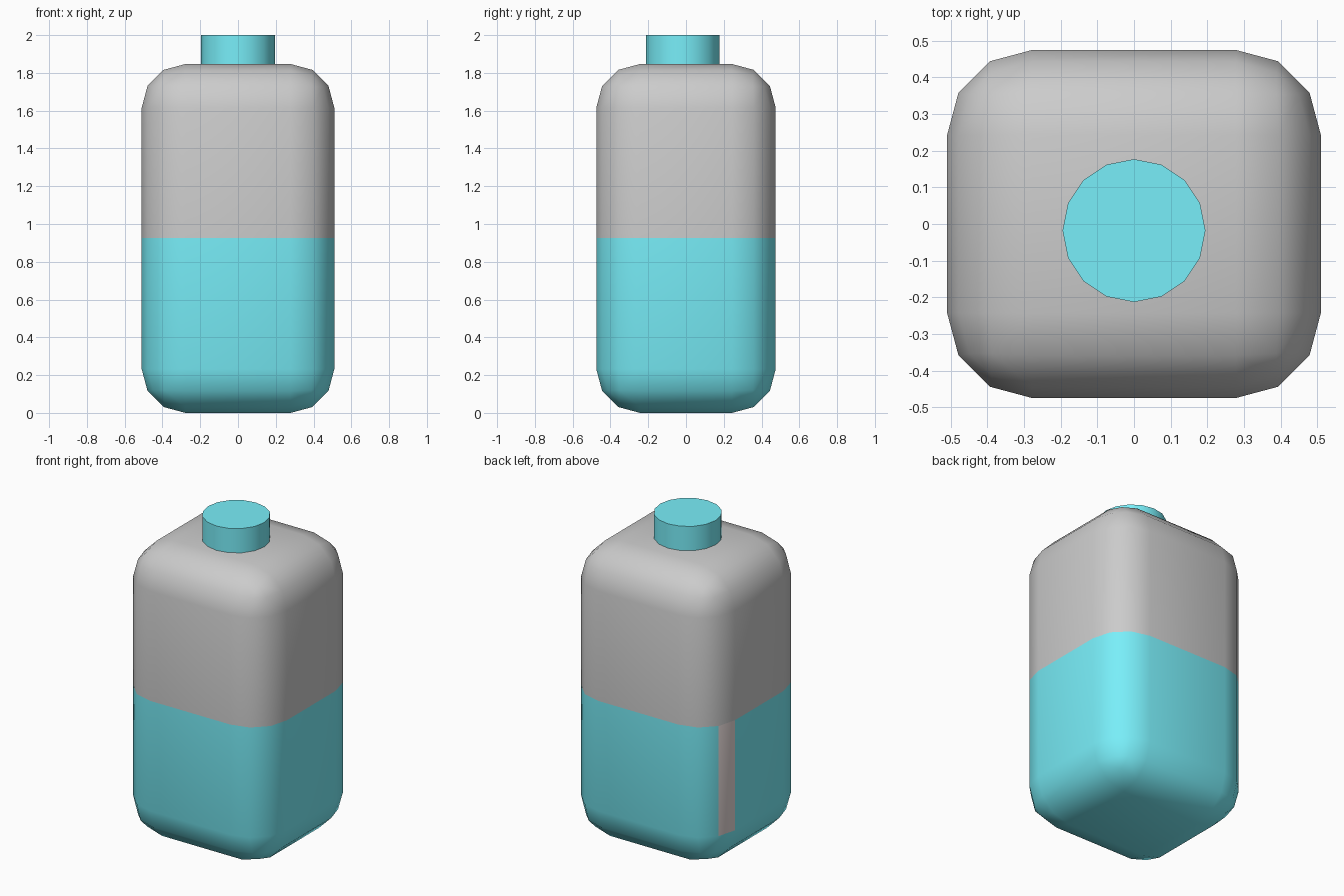
import bpy, bmesh, math

if "Cube" in bpy.data.objects:
    bpy.data.objects.remove(bpy.data.objects["Cube"])


def material(name, rgb):
    m = bpy.data.materials.new(name)
    m.diffuse_color = (*rgb, 1)
    m.use_nodes = True
    m.node_tree.nodes["Principled BSDF"].inputs["Base Color"].default_value = m.diffuse_color
    return m


def finish(name, bm, mats):
    mesh = bpy.data.meshes.new(name)
    bm.to_mesh(mesh)
    bm.free()
    for m in mats:
        mesh.materials.append(m)
    ob = bpy.data.objects.new(name, mesh)
    bpy.context.collection.objects.link(ob)
    bpy.ops.object.select_all(action='DESELECT')
    bpy.context.view_layer.objects.active = ob
    ob.select_set(True)
    bpy.ops.object.shade_smooth_by_angle(angle=math.radians(40))
    return ob


grey = material("grey", (0.8, 0.8, 0.8))
teal = material("teal", (0.19, 0.86, 0.95))
strip = material("strip", (0.8, 0.7, 0.69))

# Bottle body: rounded box, cut at mid height for the two-tone colouring
W, D, H, MID = 1.02, 0.95, 1.847, 0.925
bm = bmesh.new()
bmesh.ops.create_cube(bm, size=1)
for v in bm.verts:
    v.co = (v.co.x * W, v.co.y * D, (v.co.z + 0.5) * H)
bmesh.ops.bevel(bm, geom=bm.edges[:], offset=0.232, offset_type='OFFSET',
                segments=3, profile=0.5, affect='EDGES')
bmesh.ops.bisect_plane(bm, geom=bm.verts[:] + bm.edges[:] + bm.faces[:],
                       plane_co=(0, 0, MID), plane_no=(0, 0, 1))
for f in bm.faces:
    c = f.calc_center_median()
    f.material_index = 1 if c.z < MID else 0
    # Single odd-coloured strip on the back left corner
    if 0.3 < c.z < MID and -0.507 < c.x < -0.47 and 0.25 < c.y < 0.36:
        f.material_index = 2
finish("bottle_body", bm, [grey, teal, strip])

# Cap: 16-sided cylinder, slightly forward of centre
bm = bmesh.new()
bmesh.ops.create_cone(bm, cap_ends=True, segments=16, radius1=0.195,
                      radius2=0.195, depth=0.16)
bmesh.ops.translate(bm, verts=bm.verts[:], vec=(0, -0.018, 1.92))
finish("bottle_cap", bm, [teal])
